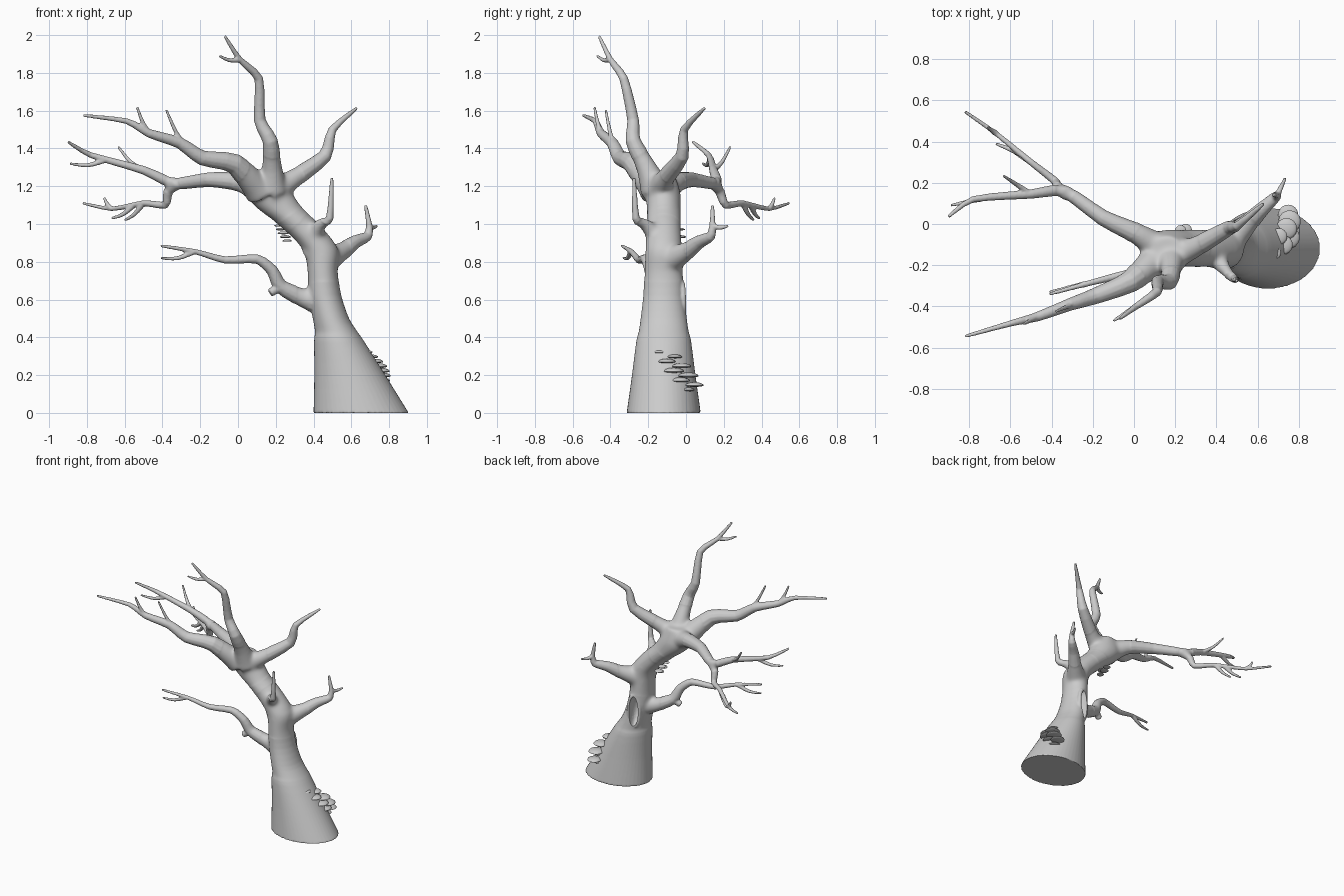
import bpy, bmesh, math
from mathutils import Vector, Matrix

cube = bpy.data.objects.get("Cube")
if cube:
    bpy.data.objects.remove(cube, do_unlink=True)

grey = bpy.data.materials.new("bark_grey")
grey.use_nodes = True
colour = (0.6, 0.6, 0.6, 1)
grey.diffuse_color = colour
grey.node_tree.nodes["Principled BSDF"].inputs["Base Color"].default_value = colour


def spline(points, flow, steps=3):
    """Smooth a coarse path; a low flow keeps the bends angular."""
    p = [Vector(q) for q in points]
    out = []
    for i in range(len(p) - 1):
        before, start, end = p[max(i - 1, 0)], p[i], p[i + 1]
        after = p[min(i + 2, len(p) - 1)]
        leave, arrive = (end - before) * flow / 2, (after - start) * flow / 2
        for s in range(steps):
            t = s / steps
            ease = t * t * (3 - 2 * t)
            out.append(start.lerp(end, ease) + leave * t * (1 - t) ** 2 - arrive * t * t * (1 - t))
    return out + [p[-1]]


def circle(count):
    return [math.tau * k / count for k in range(count)]


def skin(bm, rings):
    """Join rings of vertices into a closed tube."""
    n = len(rings[0])
    for low, high in zip(rings, rings[1:]):
        for k in range(n):
            bm.faces.new((low[k], low[(k + 1) % n], high[(k + 1) % n], high[k]))
    bm.faces.new(rings[0][::-1])
    bm.faces.new(rings[-1])


def tube(bm, path, radius):
    """Sweep a circle along a path; radius is a rule of the path fraction."""
    rings, side, last = [], None, len(path) - 1
    for i, centre in enumerate(path):
        axis = (path[min(i + 1, last)] - path[max(i - 1, 0)]).normalized()
        side = axis.orthogonal() if side is None else side - axis * side.dot(axis)
        side.normalize()
        up = axis.cross(side)
        r = radius(i / last)
        rings.append([bm.verts.new(centre + r * (side * math.cos(a) + up * math.sin(a)))
                      for a in circle(12)])
    skin(bm, rings)


def limb(bm, thick, *points):
    """Tapering limb with a flared root; returns its path."""
    path = spline(points, .65)
    tube(bm, path, lambda t: min(.088, .008 + thick * (1 - t) + .8 * thick * (1 - t) ** 8))
    return path


def twig(bm, parent, at, tip):
    """Slim, slightly drooping shoot leaving a limb at a numbered path point."""
    start, tip = parent[int(at * 3)], Vector(tip)
    middle = start.lerp(tip, .5) - Vector((0, 0, .1 * (tip - start).length))
    tube(bm, spline((start, middle, tip), 1), lambda t: .016 - .009 * t)


def make(name, bm):
    bmesh.ops.recalc_face_normals(bm, faces=bm.faces)
    mesh = bpy.data.meshes.new(name)
    bm.to_mesh(mesh)
    bm.free()
    mesh.materials.append(grey)
    ob = bpy.data.objects.new(name, mesh)
    bpy.context.collection.objects.link(ob)
    return ob


def bake(ob):
    """Apply the modifiers and shade smooth."""
    bpy.ops.object.select_all(action='DESELECT')
    bpy.context.view_layer.objects.active = ob
    ob.select_set(True)
    bpy.ops.object.convert(target='MESH')
    bpy.ops.object.shade_smooth_by_angle(angle=math.radians(50))


# Trunk: stacked ellipses (x, z, half width, half depth)
bm = bmesh.new()
trunk = spline([(.652, 0, .252, .196), (.592, .2, .188, .168), (.535, .38, .132, .145),
                (.52, .43, .112, .132), (.492, .5, .096, .122), (.46, .62, .087, .108),
                (.448, .75, .08, .102), (.435, .87, .095, .097), (.32, 1, .11, .09),
                (.225, 1.08, .12, .09), (.165, 1.16, .125, .09), (.16, 1.26, .07, .06)], .9)
skin(bm, [[bm.verts.new((x + wide * math.cos(a), deep * math.sin(a) - .118, z))
           for a in circle(48)] for x, z, wide, deep in trunk])

# Tall top limb
top = limb(bm, .047, (.18, -.16, 1.18), (.18, -.21, 1.3), (.17, -.28, 1.44), (.115, -.28, 1.55),
           (.11, -.33, 1.77), (.01, -.4, 1.87), (-.07, -.46, 1.995))
twig(bm, top, 5, (-.1, -.47, 1.89))

# Upright left limb
limb(bm, .056, (.16, -.15, 1.16), (.28, -.12, 1.23), (.46, -.02, 1.36), (.5, -.01, 1.5), (.63, .1, 1.615))

# Long front limb
front = limb(bm, .046, (.12, -.16, 1.17), (-.02, -.28, 1.32), (-.19, -.35, 1.35), (-.31, -.39, 1.43),
             (-.47, -.45, 1.48), (-.59, -.48, 1.545), (-.82, -.545, 1.575))
twig(bm, front, 4, (-.535, -.485, 1.62))
twig(bm, front, 2.7, (-.38, -.425, 1.605))

# Long back limb
back = limb(bm, .045, (.14, -.13, 1.16), (.02, -.05, 1.22), (-.15, .03, 1.235), (-.34, .16, 1.215),
            (-.5, .145, 1.285), (-.78, .12, 1.365), (-.9, .035, 1.435))
twig(bm, back, 4.7, (-.89, .09, 1.32))
twig(bm, back, 4.3, (-.635, .235, 1.41))

# Drooping back limb
droop = limb(bm, .02, (-.32, .145, 1.22), (-.37, .18, 1.17), (-.385, .21, 1.1), (-.5, .3, 1.11),
             (-.67, .44, 1.08), (-.82, .545, 1.11))
twig(bm, droop, 3, (-.6, .36, 1.02))
twig(bm, droop, 3.4, (-.67, .39, 1.03))
twig(bm, droop, 4, (-.71, .47, 1.14))

# Low right limb with a knob
low = limb(bm, .04, (.45, -.12, .58), (.34, -.13, .61), (.225, -.165, .67), (.18, -.19, .755),
           (.1, -.215, .815), (-.07, -.25, .81), (-.23, -.29, .855), (-.41, -.34, .885))
twig(bm, low, 6, (-.41, -.33, .82))
tube(bm, [low[6], Vector((.17, -.18, .635))], lambda t: .028 - .006 * t)

# Broken front stub
limb(bm, .05, (.42, -.12, .86), (.41, -.17, .95), (.44, -.22, 1), (.485, -.265, 1.03), (.497, -.275, 1.245))

# Small left limb
left = limb(bm, .046, (.45, -.1, .8), (.55, 0, .855), (.62, .07, .905), (.685, .13, .935),
            (.695, .14, .99), (.675, .14, 1.1))
twig(bm, left, 4, (.735, .225, .99))

# Raised lip around the hollow
outward = Vector((-.25, .97, 0)).normalized()
upward = Vector((0, 0, 1))
across = upward.cross(outward)
hollow = Vector((.455, -.012, .57))
lip = [hollow + across * .04 * math.cos(a) + upward * .12 * math.sin(a) - outward * .012
       for a in circle(16)]
tube(bm, lip + lip[:1], lambda t: .015)

# Fuse trunk and limbs into one skin
tree = make("tree", bm)
fuse = tree.modifiers.new("fuse", 'REMESH')
fuse.mode, fuse.voxel_size = 'VOXEL', .006
soften = tree.modifiers.new("soften", 'SMOOTH')
soften.iterations = 3
bake(tree)

# Extra softening where the limbs meet the trunk
hubs = [((.16, -.15, 1.2), .2), ((.44, -.12, .87), .2), ((.36, -.12, .62), .08), ((-.34, .16, 1.21), .06)]
forks = tree.vertex_groups.new(name="forks")
forks.add([v.index for v in tree.data.vertices
           if any((v.co - Vector(centre)).length < reach for centre, reach in hubs)], 1, 'REPLACE')
blend = tree.modifiers.new("blend", 'SMOOTH')
blend.iterations, blend.vertex_group = 80, "forks"

# Hollow cut into the trunk
bm = bmesh.new()
turn = Matrix((across, outward, upward)).transposed().to_4x4()
bmesh.ops.create_uvsphere(bm, u_segments=32, v_segments=24, radius=1,
                          matrix=Matrix.Translation(hollow) @ turn @ Matrix.Diagonal((.034, .08, .112, 1)))
cutter = make("hollow_cutter", bm)
cutter.hide_render = True
cut = tree.modifiers.new("hollow", 'BOOLEAN')
cut.operation, cut.object, cut.solver = 'DIFFERENCE', cutter, 'EXACT'
bake(tree)
bpy.data.objects.remove(cutter, do_unlink=True)


def mushrooms(name, count, first, last, sway, size):
    """Shelf caps, domed above and shallow below, zigzagging between two points."""
    bm = bmesh.new()
    for k in range(count):
        t = k / (count - 1)
        belly = math.sin(math.pi * t)
        centre = Vector(first).lerp(Vector(last), t) + Vector(sway) * belly
        centre.y += size * (k % 2 - .5)
        r = size * (.55 + .25 * belly + .2 * t)
        for v in bmesh.ops.create_uvsphere(bm, u_segments=18, v_segments=10, radius=r)["verts"]:
            v.co.z *= .36 if v.co.z > 0 else .15
            v.co += centre
    bake(make(name, bm))


# Shelf mushrooms at the base and under the lean
mushrooms("base_mushrooms", 9, (.68, -.11, .32), (.74, .03, .12), (.04, .005, 0), .06)
mushrooms("upper_mushrooms", 5, (.21, -.05, .99), (.26, -.045, .91), (.005, 0, 0), .034)
